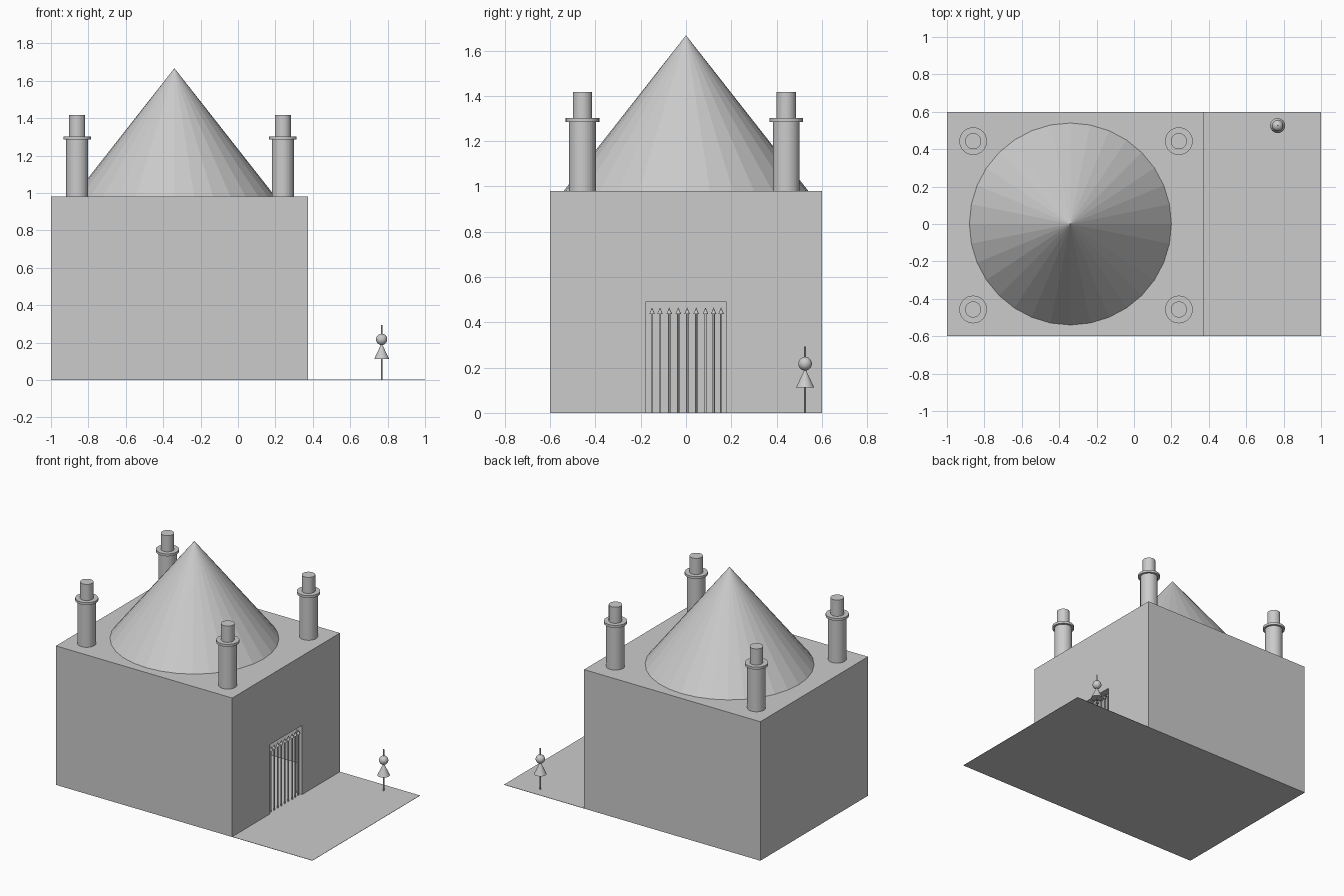
import bpy

if "Cube" in bpy.data.objects:
    bpy.data.objects.remove(bpy.data.objects["Cube"])

grey = bpy.data.materials.new("light_grey")
grey.diffuse_color = (0.6, 0.6, 0.6, 1)
grey.use_nodes = True
grey.node_tree.nodes["Principled BSDF"].inputs["Base Color"].default_value = grey.diffuse_color


def finish(name):
    ob = bpy.context.object
    ob.name = name
    ob.data.materials.append(grey)
    return ob


def box(name, lo, hi):
    bpy.ops.mesh.primitive_cube_add(size=1, location=[(a + b) / 2 for a, b in zip(lo, hi)])
    ob = finish(name)
    ob.scale = [b - a for a, b in zip(lo, hi)]
    bpy.ops.object.transform_apply(location=True, rotation=False, scale=True)
    return ob


def frustum(name, x, y, z0, z1, r0, r1, sides=32):
    bpy.ops.mesh.primitive_cone_add(vertices=sides, radius1=r0, radius2=r1, depth=z1 - z0,
                                    location=(x, y, (z0 + z1) / 2))
    return finish(name)


def cut(ob, cutter):
    mod = ob.modifiers.new("cut", 'BOOLEAN')
    mod.operation = 'DIFFERENCE'
    mod.solver = 'EXACT'
    mod.object = cutter
    bpy.context.view_layer.objects.active = ob
    bpy.ops.object.modifier_apply(modifier=mod.name)
    bpy.data.objects.remove(cutter)


# Ground plate
box("ground_plate", (-1, -0.6, 0), (1, 0.6, 0.002))

# Hollow building with a doorway in the right wall
walls = box("building", (-1, -0.6, 0), (0.375, 0.6, 0.98))
cut(walls, box("room_cutter", (-0.955, -0.555, -0.1), (0.33, 0.555, 0.97)))
cut(walls, box("door_cutter", (0.25, -0.178, -0.1), (0.5, 0.178, 0.49)))

# Conical roof
frustum("cone_roof", -0.34, 0, 0.98, 1.667, 0.54, 0)

# Corner towers: shaft, collar, cap
for x in (-0.86, 0.24):
    for y in (-0.457, 0.443):
        frustum("tower_shaft", x, y, 0.98, 1.287, 0.059, 0.059)
        frustum("tower_collar", x, y, 1.285, 1.302, 0.074, 0.074)
        frustum("tower_cap", x, y, 1.30, 1.416, 0.043, 0.043)

# Gate of spear-topped bars
for y in (-0.15, -0.115, -0.074, -0.034, 0.005, 0.045, 0.086, 0.122, 0.155):
    frustum("gate_bar", 0.362, y, 0, 0.44, 0.005, 0.005, 16)
    frustum("gate_spike", 0.362, y, 0.437, 0.466, 0.012, 0, 16)

# Small post ornament: rod, cone and ball
px, py = 0.768, 0.526
frustum("ornament_rod", px, py, 0, 0.293, 0.004, 0.004, 16)
frustum("ornament_cone", px, py, 0.112, 0.197, 0.04, 0)
bpy.ops.mesh.primitive_uv_sphere_add(segments=32, ring_count=16, radius=0.03, location=(px, py, 0.217))
finish("ornament_ball")
